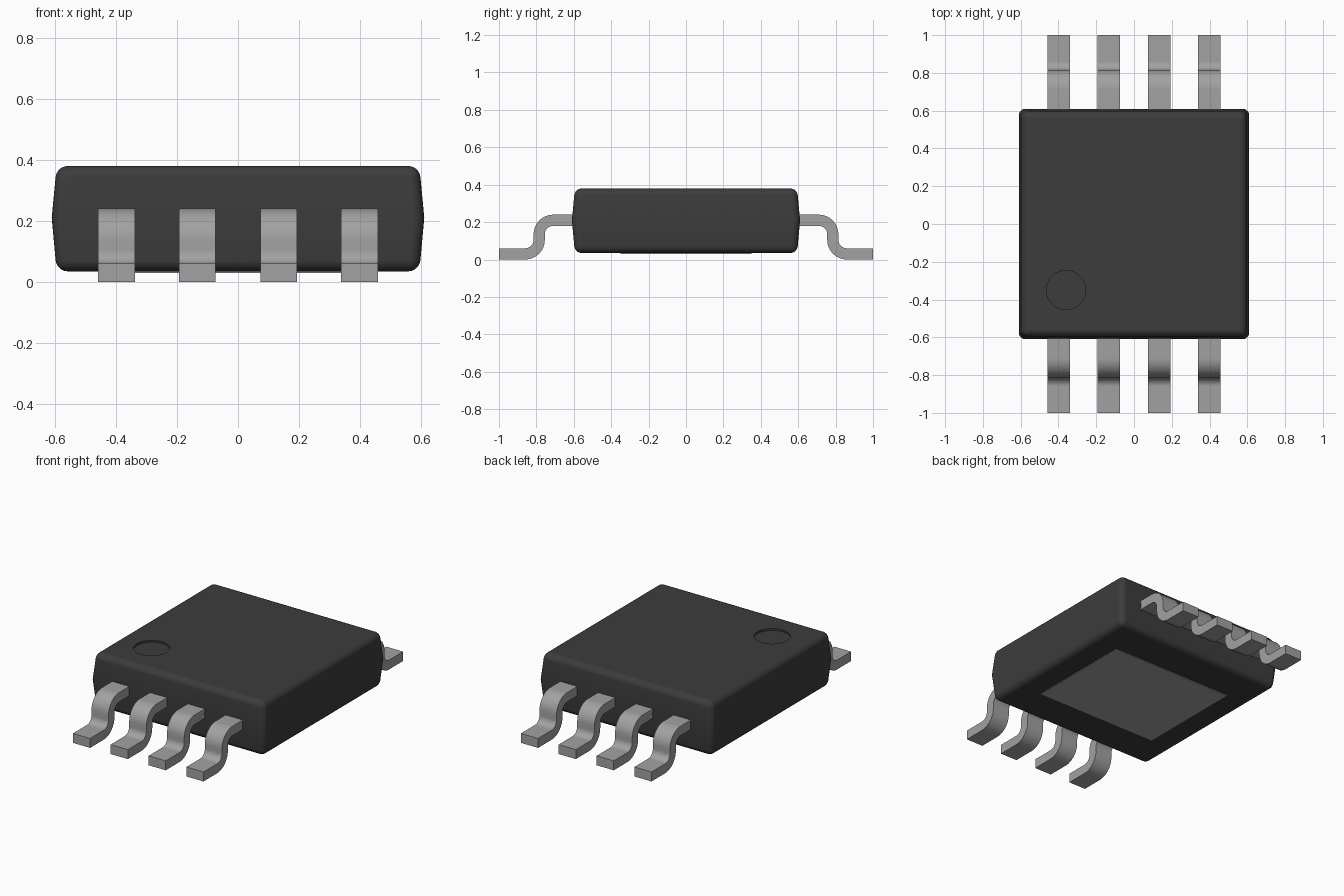
import bpy, bmesh, math
from mathutils import Matrix

cube = bpy.data.objects.get("Cube")
if cube:
    bpy.data.objects.remove(cube, do_unlink=True)


def make_material(name, value):
    mat = bpy.data.materials.new(name)
    mat.use_nodes = True
    color = (value, value, value, 1)
    mat.diffuse_color = color
    mat.node_tree.nodes["Principled BSDF"].inputs["Base Color"].default_value = color
    return mat


PLASTIC = make_material("dark plastic", 0.045)
METAL = make_material("grey metal", 0.36)


def make_object(name, bm, mat):
    bmesh.ops.recalc_face_normals(bm, faces=bm.faces)
    mesh = bpy.data.meshes.new(name)
    bm.to_mesh(mesh)
    bm.free()
    mesh.materials.append(mat)
    obj = bpy.data.objects.new(name, mesh)
    bpy.context.collection.objects.link(obj)
    return obj


def activate(obj):
    bpy.ops.object.select_all(action='DESELECT')
    obj.select_set(True)
    bpy.context.view_layer.objects.active = obj


def smooth(obj):
    activate(obj)
    bpy.ops.object.shade_smooth_by_angle(angle=math.radians(35))
    mod = obj.modifiers.new("flat face normals", 'WEIGHTED_NORMAL')
    mod.keep_sharp = True


# Body: square block, widest at the parting line, with rounded edges
bm = bmesh.new()
rings = []
for z, h in ((0.035, 0.594), (0.21, 0.61), (0.38, 0.594)):
    rings.append([bm.verts.new((sx * h, sy * h, z))
                  for sx, sy in ((-1, -1), (1, -1), (1, 1), (-1, 1))])
for low, high in zip(rings, rings[1:]):
    for i in range(4):
        j = (i + 1) % 4
        bm.faces.new((low[i], low[j], high[j], high[i]))
bm.faces.new(rings[0][::-1])
bm.faces.new(rings[-1])
body = make_object("body", bm, PLASTIC)
bevel = body.modifiers.new("rounded edges", 'BEVEL')
bevel.width = 0.036
bevel.segments = 5
bevel.limit_method = 'ANGLE'
bevel.angle_limit = math.radians(30)

# Shallow round pin-one mark cut into the top
bm = bmesh.new()
bmesh.ops.create_cone(bm, cap_ends=True, segments=48, radius1=0.104, radius2=0.104,
                      depth=0.1, matrix=Matrix.Translation((-0.36, -0.35, 0.418)))
cutter = make_object("mark_cutter", bm, PLASTIC)
cutter.hide_render = True
cut = body.modifiers.new("pin one mark", 'BOOLEAN')
cut.operation = 'DIFFERENCE'
cut.solver = 'EXACT'
cut.object = cutter
activate(body)
for name in [m.name for m in body.modifiers]:
    bpy.ops.object.modifier_apply(modifier=name)
bpy.data.objects.remove(cutter, do_unlink=True)
smooth(body)

# Metal pad on the underside
bm = bmesh.new()
bmesh.ops.create_cube(bm, size=1, matrix=Matrix.Translation((0, 0, 0.04))
                      @ Matrix.Diagonal((0.86, 0.70, 0.02, 1)))
make_object("bottom_pad", bm, METAL)


# Leads: S-bent strips, described by pairs of upper and lower outline points
def lead_outline(steps=8):
    inner, outer = 0.045, 0.105
    pairs = [((0.57, 0.24), (0.57, 0.18))]
    for i in range(steps + 1):  # shoulder bend
        a = math.pi / 2 * (1 - i / steps)
        c, s = math.cos(a), math.sin(a)
        pairs.append(((0.71 + outer * c, 0.135 + outer * s),
                      (0.71 + inner * c, 0.135 + inner * s)))
    for i in range(steps + 1):  # heel bend
        a = math.pi * (1 + 0.5 * i / steps)
        c, s = math.cos(a), math.sin(a)
        pairs.append(((0.86 + inner * c, 0.105 + inner * s),
                      (0.86 + outer * c, 0.105 + outer * s)))
    pairs.append(((1.0, 0.06), (1.0, 0.0)))
    return pairs


def make_lead(name, x, side, width=0.12):
    bm = bmesh.new()
    sections = []
    for (y1, z1), (y2, z2) in lead_outline():
        sections.append([bm.verts.new((x + dx, side * y, z)) for dx, y, z in (
            (-width / 2, y1, z1), (width / 2, y1, z1),
            (width / 2, y2, z2), (-width / 2, y2, z2))])
    for a, b in zip(sections, sections[1:]):
        for i in range(4):
            j = (i + 1) % 4
            bm.faces.new((a[i], a[j], b[j], b[i]))
    bm.faces.new(sections[0])
    bm.faces.new(sections[-1])
    smooth(make_object(name, bm, METAL))


for side, label in ((-1, "front"), (1, "back")):
    for n, x in enumerate((-0.398, -0.133, 0.133, 0.398), 1):
        make_lead(f"{label}_lead_{n}", x, side)
